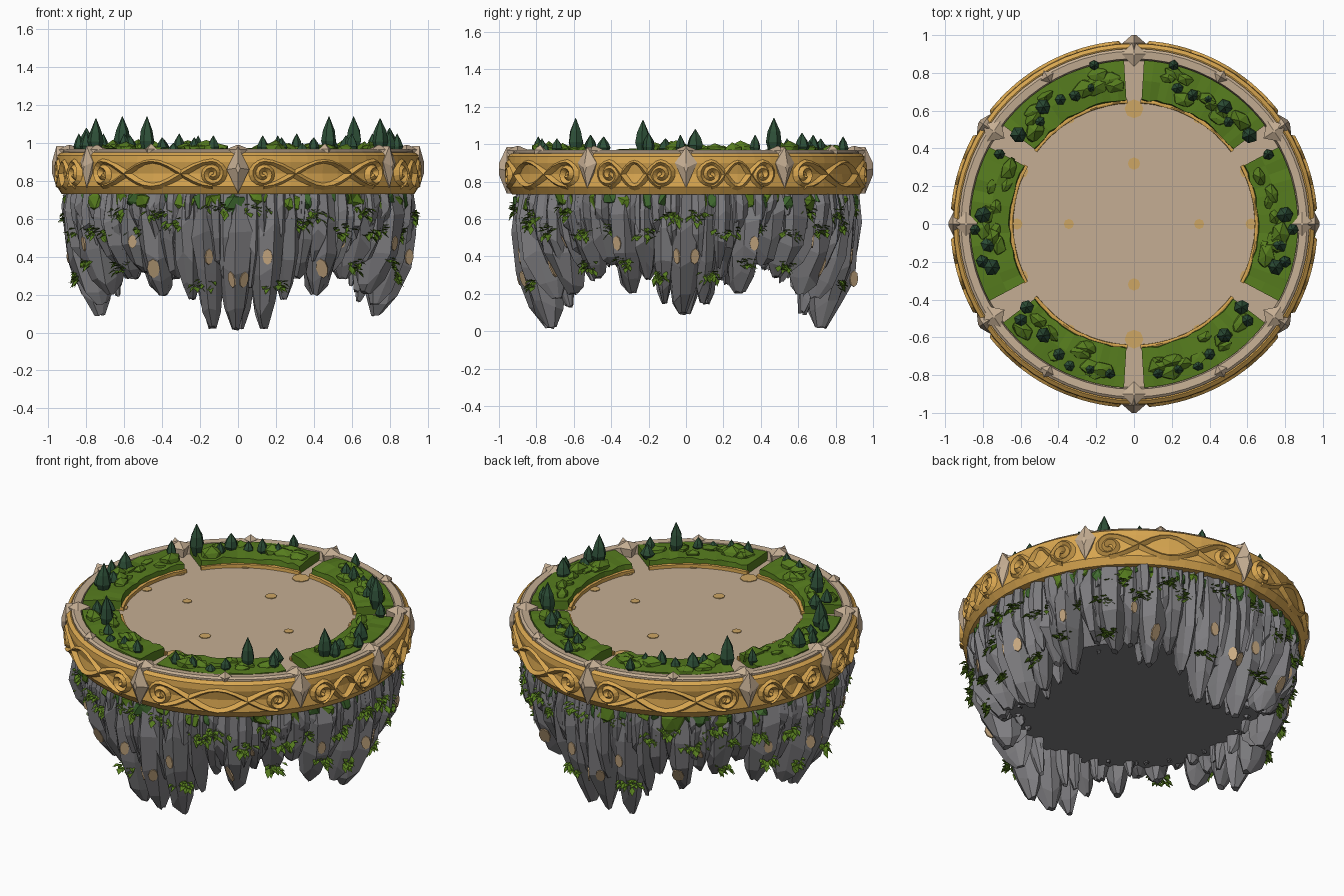
import bpy, bmesh, math, random
from math import sin, cos, pi, radians
from mathutils import Vector, Matrix
from mathutils.bvhtree import BVHTree

if "Cube" in bpy.data.objects:
    bpy.data.objects.remove(bpy.data.objects["Cube"])

random.seed(7)
R = random.uniform


def material(name, r, g, b):
    lin = lambda c: ((c / 255 + 0.055) / 1.055) ** 2.4 if c > 10 else c / 3294
    m = bpy.data.materials.new(name)
    m.diffuse_color = (lin(r), lin(g), lin(b), 1)
    m.use_nodes = True
    m.node_tree.nodes["Principled BSDF"].inputs["Base Color"].default_value = m.diffuse_color
    return m


GOLD = material("gold", 216, 166, 80)
STONE = material("pale stone", 197, 174, 147)
INLAY = material("gold inlay", 206, 166, 100)
GRASS = material("grass green", 86, 124, 30)
TREE = material("dark tree green", 46, 80, 56)
ROCK = material("grey rock", 126, 125, 128)
MOSS = material("moss green", 62, 104, 46)
PATCH = material("tan rock patch", 200, 170, 130)


def finish(name, bm, mat):
    bmesh.ops.recalc_face_normals(bm, faces=bm.faces[:])
    me = bpy.data.meshes.new(name)
    bm.to_mesh(me)
    bm.free()
    me.materials.append(mat)
    ob = bpy.data.objects.new(name, me)
    bpy.context.collection.objects.link(ob)
    return ob


def polar(r, a, z):
    return Vector((r * cos(a), r * sin(a), z))


def loft(bm, rings, closed=False):
    """Skin a list of point rings, capped at both ends unless closed."""
    vs = [[bm.verts.new(p) for p in ring] for ring in rings]
    n = len(vs[0])
    pairs = list(zip(vs, vs[1:])) + ([(vs[-1], vs[0])] if closed else [])
    for a, b in pairs:
        for k in range(n):
            bm.faces.new((a[k], a[(k + 1) % n], b[(k + 1) % n], b[k]))
    if not closed:
        bm.faces.new(vs[0])
        bm.faces.new(vs[-1])


def lathe(name, profile, mat, n=64):
    bm = bmesh.new()
    loft(bm, [[polar(r, 2 * pi * i / n, z) for r, z in profile] for i in range(n)], True)
    bmesh.ops.remove_doubles(bm, verts=bm.verts[:], dist=1e-4)
    finish(name, bm, mat)


def mirrored(deg):
    """The angle in all four quadrants, without repeats."""
    return [radians(d) for d in sorted({a % 360 for a in (deg, 180 - deg, 180 + deg, -deg)})]


# Platform: floor, gold band, stone rim
lathe("floor", [(0.001, .78), (.92, .78), (.92, .915), (.001, .915)], STONE)
lathe("gold_band", [(.80, .77), (.84, .735), (.93, .73), (.955, .77), (.945, .84), (.958, .90),
                    (.955, .935), (.935, .95), (.92, .945), (.88, .85)], GOLD)
lathe("stone_rim", [(.93, .90), (.928, .958), (.915, .968), (.875, .965), (.862, .90)], STONE)

# Raised scrolls on the gold band, one run between each pair of posts
posts = sorted(mirrored(0) + mirrored(33.5) + mirrored(90))
bm = bmesh.new()
for a0, a1 in zip(posts, posts[1:] + [2 * pi]):
    RB, zc, rad = .952, .838, .066
    L, off = (a1 - a0) * RB, .135
    spiral = []
    for i in range(25):
        t = i / 24
        ang, q = pi / 2 + 3.2 * pi * (1 - t), .012 + (rad - .012) * t
        spiral.append((off + q * cos(ang), zc + q * sin(ang)))
    wave = [(off + (L - 2 * off) * i / 14, zc + rad * cos(2 * pi * i / 14)) for i in range(1, 14)]
    path = spiral + wave + [(L - s, z) for s, z in reversed(spiral)]
    low = [(off + (L - 2 * off) * i / 14, zc - rad * cos(2 * pi * i / 14)) for i in range(15)]
    for pts, w in ((path, .02), (low, .016)):
        rings = []
        for i, (s, z) in enumerate(pts):
            p, q = pts[max(i - 1, 0)], pts[min(i + 1, len(pts) - 1)]
            t = Vector((q[0] - p[0], q[1] - p[1])).normalized()
            at = lambda r, k: polar(r, a0 + (s - t.y * k) / RB, z + t.x * k)
            rings.append([at(RB + .02, 0), at(RB - .004, w), at(RB - .02, 0), at(RB - .004, -w)])
        loft(bm, rings)
finish("gold_scrolls", bm, GOLD)

# Stone posts with pointed caps, and kite-shaped plates on the band
bm = bmesh.new()


def post(a, r, size, z0, z1, z2):
    c = polar(r, a, 0)
    ring = lambda s, z: [c + polar(s, a + k * pi / 2, z) for k in range(4)]
    loft(bm, [ring(size * .8, z0), ring(size, z1), ring(size * .1, z2)])


for a in posts:
    front = abs(cos(a)) < .01
    post(a, .89 if not front else .9, .068, .87, .965, .99)
    out = 1.0 if front else .982
    tan = Vector((-sin(a), cos(a), 0))
    kite = [(0, .985), (.06, .90 if not front else .86), (0, .735 if front else .765),
            (-.06, .90 if not front else .86)]
    loft(bm, [[polar(.92, a, z) + tan * s for s, z in kite],
              [polar(.958, a, z) + tan * s for s, z in kite],
              [polar(out, a, .87 + (z - .87) * .25) + tan * s * .2 for s, z in kite]])
for a in mirrored(59.5):
    post(a, .905, .038, .93, .968, .995)
finish("stone_posts", bm, STONE)


# Grass beds with gold inner edging
def arc_slab(bm, r0, r1, a0, a1, z0, z1, jit):
    n, rings = 14, []
    for i in range(n + 1):
        a = radians(a0 + (a1 - a0) * i / n)
        mid = (r0 + r1) / 2
        rings.append([polar(r0, a, z0), polar(r1, a, z0), polar(r1, a, z1 + R(-jit, jit)),
                      polar(mid, a, z1 + R(0, jit * 2)), polar(r0 + R(0, jit * 2), a, z1 + R(-jit, jit))])
    loft(bm, rings)


beds = [(37, 86.5), (93.5, 143), (152, 208), (217, 266.5), (273.5, 323), (-28, 28)]
bm, bm2 = bmesh.new(), bmesh.new()
for a0, a1 in beds:
    arc_slab(bm, .652, .868, a0, a1, .90, .965, .007)
    arc_slab(bm2, .638, .66, a0 - .5, a1 + .5, .90, .935, .002)
    for i in range(11):                               # grassy mounds
        a, r = radians(R(a0 + 4, a1 - 4)), R(.70, .83)
        s = R(.025, .05)
        M = (Matrix.Translation(polar(r, a, .965)) @ Matrix.Rotation(a, 4, 'Z')
             @ Matrix.Diagonal((s, s * 1.5, s * R(.7, 1.25), 1)))
        res = bmesh.ops.create_icosphere(bm, subdivisions=1, radius=1, matrix=M)
        for v in res['verts']:
            v.co += Vector((R(-1, 1), R(-1, 1), R(-1, 1))) * .007
finish("grass_beds", bm, GRASS)
finish("bed_edging", bm2, GOLD)

# Trees: x, y, top height, radius; mirrored left to right
trees = [(.61, .47, 1.14, .045), (.48, .62, 1.06, .04), (.39, .66, 1.02, .03), (.31, .68, 1.05, .032),
         (.23, .72, 1.03, .03), (.21, .84, 1.04, .028), (.5, .54, 1.03, .03), (.80, .05, 1.08, .045),
         (.71, .37, 1.05, .03), (.77, -.11, 1.03, .04), (.75, -.23, 1.13, .045), (.84, -.03, 1.05, .03),
         (.80, -.2, 1.06, .035), (.57, -.44, 1.04, .04), (.60, -.51, 1.05, .035), (.48, -.59, 1.14, .042),
         (.34, -.75, 1.0, .03), (.23, -.77, 1.03, .03), (.13, -.79, 1.04, .03), (.40, -.69, 1.03, .033)]
bm = bmesh.new()
for x, y, top, r in trees:
    for sx in (-1, 1):
        h, spin = top - .95, R(0, 1)
        loft(bm, [[Vector((sx * x, y, .95 + h * t)) + polar(r * q * R(.88, 1.1), spin + k * pi / 3, 0)
                   for k in range(6)] for t, q in ((0, .55), (.32, 1), (.62, .72), (1, .04))])
finish("trees", bm, TREE)

# Inlay spots on the floor
bm = bmesh.new()
for x, y, r in [(0, .61, .05), (0, .32, .033), (.345, 0, .027), (.60, .28, .04), (.34, .56, .028), (.62, 0, .03)]:
    for sx, sy in {(1, 1), (-1 if x else 1, 1), (1, -1 if y else 1), (-1 if x else 1, -1 if y else 1)}:
        c = Vector((sx * x, sy * y, 0))
        loft(bm, [[c + polar(r, k * pi / 4, z) for k in range(8)] for z in (.912, .919)])
finish("floor_inlays", bm, INLAY)

# Rock core and hanging rock spikes
lathe("rock_core", [(.001, .36), (.70, .36), (.79, .5), (.84, .76), (.001, .76)], ROCK, 40)


def rock(bm, a, w, zb, rc=.775, d=.14, zt=.76):
    n, rings, spin = 7, [], R(0, 1)
    col = [R(.82, 1.12) for _ in range(n)]
    lean = R(-.02, .02)
    tan = Vector((-sin(a), cos(a), 0))
    for t, q, sh in ((0, .9, 0), (.3, 1.05, .01), (.6, .9, .005), (.85, .58, -.025), (1, .2, -.045)):
        ring = []
        for k in range(n):
            b, m = spin + 2 * pi * k / n, q * col[k] * R(.92, 1.06)
            z = zt + (zb - zt) * t + (R(-.04, .04) if 0 < t < 1 else R(0, .02))
            ring.append(polar(rc + sh + d * m * cos(b), a, z) + tan * (w * m * sin(b) + lean * t))
        rings.append(ring)
    loft(bm, rings)


# angle, half width, lowest height (one quadrant, mirrored)
spikes = [(90, .10, .01), (78.5, .085, .015), (71, .06, .17), (65, .075, .28), (56.5, .095, .19), (49, .07, .31),
          (41, .095, .28), (33, .075, .35), (23, .09, .2), (15, .07, .27), (8, .075, .14), (0, .10, .085)]
bm = bmesh.new()
for deg, w, zb in spikes:
    for a in mirrored(deg):
        rock(bm, a, w, zb)
        for s in (-1, 1):                             # shorter shards in front and behind
            rock(bm, a + s * R(.03, .09), w * R(.4, .6), zb + (.75 - zb) * R(.25, .55), R(.83, .87), .06)
        rock(bm, a + R(-.06, .06), w * .6, min(zb + R(.04, .12), .34), .68, .07)
bm.normal_update()
bvh = BVHTree.FromBMesh(bm)
finish("rock_spikes", bm, ROCK)


def on_rock(a, z):
    hit = bvh.ray_cast(polar(1.5, a, z), -polar(1, a, 0))
    if hit[0] is None:
        return polar(.8, a, z), polar(1, a, 0)
    n = hit[1] if hit[1].dot(polar(1, a, 0)) > 0 else -hit[1]
    return hit[0], n


# Tan patches lying on the rock faces
bm = bmesh.new()
for deg, z, r in [(80, .40, .035), (88, .28, .036), (58, .34, .045), (50, .48, .03), (24, .47, .033), (3, .40, .035)]:
    for a in mirrored(deg):
        p, n = on_rock(a, z)
        M = Matrix.Translation(p) @ n.to_track_quat('Z', 'Y').to_matrix().to_4x4()
        loft(bm, [[M @ Vector((r * .75 * cos(k * pi / 4), r * 1.2 * sin(k * pi / 4), h)) for k in range(8)]
                  for h in (-.002, .006)])
finish("rock_patches", bm, PATCH)

# Moss draped beneath the band
bm, bm2 = bmesh.new(), bmesh.new()
for i in range(56):
    a = 2 * pi * i / 56 + R(-.04, .04)
    target = bm if i % 2 else bm2
    s = R(.035, .06)
    M = (Matrix.Translation(polar(R(.865, .9), a, R(.68, .72))) @ Matrix.Rotation(a, 4, 'Z')
         @ Matrix.Diagonal((.035, s * 1.3, s * R(.8, 1.6), 1)))
    res = bmesh.ops.create_icosphere(target, subdivisions=1, radius=1, matrix=M)
    for v in res['verts']:
        v.co += Vector((R(-1, 1), R(-1, 1), R(-1, 1))) * .012
        v.co.z = min(v.co.z, .75)
finish("moss", bm2, MOSS)


# Leaf tufts growing from the rock
def tuft(bm, p, a, wide):
    tan, out = Vector((-sin(a), cos(a), 0)), polar(1, a, 0)
    for i in range(20):
        b = p + tan * R(-wide, wide) + Vector((0, 0, R(-.025, .025))) - out * .01
        d = (tan * R(-1, 1) + out * R(.2, .9) + Vector((0, 0, R(-.7, .35)))).normalized()
        side = d.cross(Vector((0, 0, 1))).normalized()
        l = R(.035, .06)
        q = [b, b + d * l * .55 + side * l * .33, b + d * l, b + d * l * .55 - side * l * .33]
        q[2].z -= .012
        v = [bm.verts.new(c) for c in q]
        bm.faces.new((v[0], v[1], v[2]))
        bm.faces.new((v[0], v[2], v[3]))


for deg, z, wide in [(53, .54, .06), (38, .53, .06), (28, .55, .05), (14, .53, .06), (77, .26, .05), (68, .58, .04),
                     (83, .66, .06), (62, .63, .06), (45, .64, .05), (22, .37, .04), (40, .35, .04), (9, .30, .03),
                     (5, .62, .05)]:
    for a in mirrored(deg):
        p, n = on_rock(a, z)
        tuft(bm, p, a, wide)
finish("leaf_tufts", bm, GRASS)
